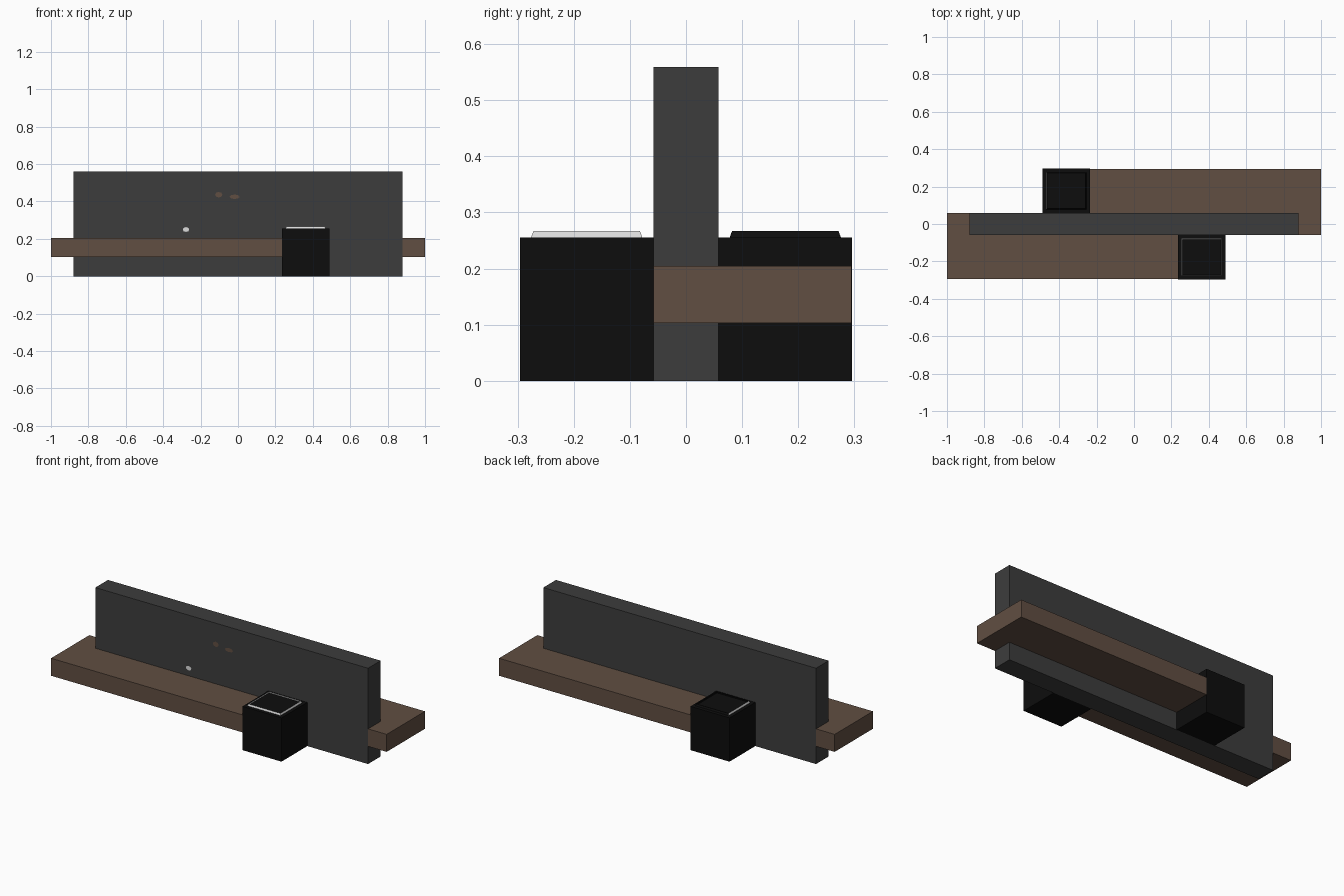
import bpy, bmesh, math
from mathutils import Vector

if "Cube" in bpy.data.objects:
    bpy.data.objects.remove(bpy.data.objects["Cube"])


def mat(name, rgb):
    m = bpy.data.materials.new(name)
    m.diffuse_color = (*rgb, 1)
    m.use_nodes = True
    m.node_tree.nodes["Principled BSDF"].inputs["Base Color"].default_value = m.diffuse_color
    return m


GREY = mat("dark_grey_concrete", (0.046, 0.046, 0.046))
WOOD = mat("brown_wood", (0.119, 0.077, 0.054))
BLACK = mat("black_planter", (0.004, 0.004, 0.004))
LIGHT = mat("light_trim", (0.72, 0.72, 0.72))


def finish(name, bm, *mats):
    me = bpy.data.meshes.new(name)
    bm.to_mesh(me)
    bm.free()
    for m in mats:
        me.materials.append(m)
    ob = bpy.data.objects.new(name, me)
    bpy.context.collection.objects.link(ob)
    return ob


def box(name, lo, hi, m):
    lo, hi = Vector(lo), Vector(hi)
    bm = bmesh.new()
    bmesh.ops.create_cube(bm, size=1)
    for v in bm.verts:
        v.co = (lo + hi) / 2 + v.co * (hi - lo)
    return finish(name, bm, m)


def rim(name, cx, cy, light_all):
    # thin tapered band standing on the planter top
    bm = bmesh.new()
    rings = []
    for hx, hy, z in ((0.107, 0.099, 0.2555), (0.103, 0.095, 0.267)):
        rings.append([bm.verts.new((cx + sx * hx, cy + sy * hy, z))
                      for sx, sy in ((-1, -1), (1, -1), (1, 1), (-1, 1))])
    for i in range(4):
        j = (i + 1) % 4
        f = bm.faces.new((rings[0][i], rings[0][j], rings[1][j], rings[1][i]))
        f.material_index = 1 if light_all or i == 3 else 0
    return finish(name, bm, BLACK, LIGHT)


# dividing wall
box("wall", (-0.88, -0.058, 0), (0.88, 0.058, 0.559), GREY)

# bench planks and planters, turned half a circle on the back side
for side, s in (("front", 1), ("back", -1)):
    def span(x0, x1, y0, y1):
        xs, ys = sorted((s * x0, s * x1)), sorted((s * y0, s * y1))
        return xs, ys

    xs, ys = span(-1, 0.236, -0.295, 0.0575)
    box(side + "_bench", (xs[0], ys[0], 0.103), (xs[1], ys[1], 0.205), WOOD)
    xs, ys = span(0.236, 0.488, -0.296, -0.057)
    box(side + "_planter", (xs[0], ys[0], 0), (xs[1], ys[1], 0.255), BLACK)
    rim(side + "_planter_rim", s * 0.361, s * -0.177, s == 1)

# small flecks on the front of the wall
for i, (x, z, w, h, m) in enumerate(((-0.278, 0.25, 0.036, 0.026, LIGHT),
                                     (-0.103, 0.436, 0.038, 0.03, WOOD),
                                     (-0.018, 0.425, 0.054, 0.024, WOOD))):
    bm = bmesh.new()
    bm.faces.new([bm.verts.new((x + w / 2 * math.cos(a * math.pi / 4), -0.0585,
                                z + h / 2 * math.sin(a * math.pi / 4))) for a in range(8)])
    finish("wall_fleck_%d" % (i + 1), bm, m)
